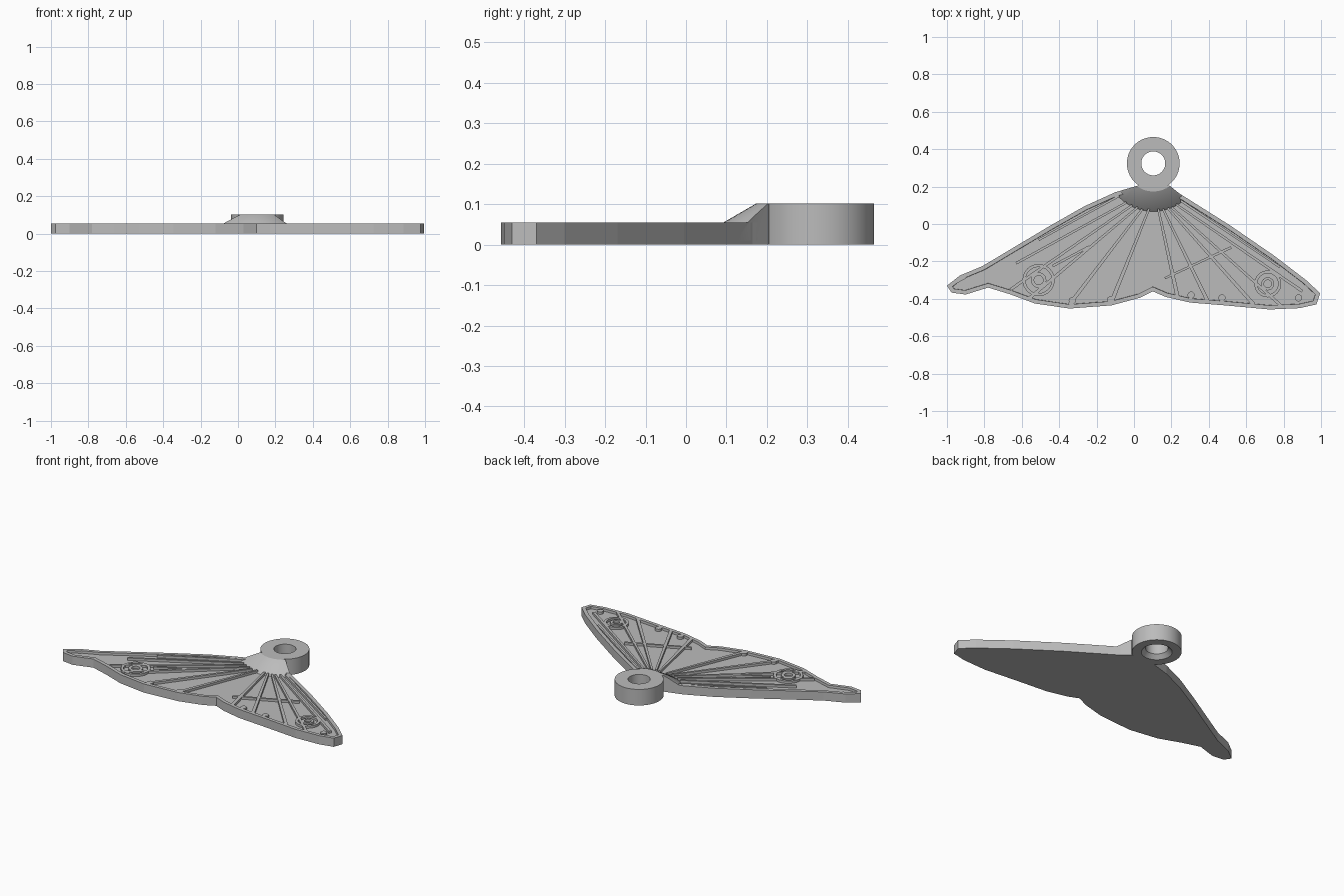
import bpy, bmesh, math
from mathutils import Vector

cube = bpy.data.objects.get("Cube")
if cube:
    bpy.data.objects.remove(cube, do_unlink=True)

GREY = bpy.data.materials.new("plain grey")
GREY.use_nodes = True
GREY.diffuse_color = (0.5, 0.5, 0.5, 1)
GREY.node_tree.nodes["Principled BSDF"].inputs["Base Color"].default_value = (0.5, 0.5, 0.5, 1)

BASE, TOP, RING_TOP = 0.04, 0.055, 0.102
HUB = Vector((0.103, 0.324))

OUTLINE = [(-1, -.33), (-.93, -.275), (-.81, -.225), (-.45, -.01), (-.265, .095), (-.1, .17),
           (.02, .205), (.19, .205), (.24, .165), (.51, -.005), (.75, -.17), (.92, -.3),
           (.995, -.37), (.975, -.43), (.885, -.45), (.725, -.457), (.485, -.435), (.3, -.42),
           (.17, -.39), (.1, -.36), (.03, -.395), (-.12, -.435), (-.345, -.452), (-.53, -.425),
           (-.665, -.375), (-.78, -.34), (-.9, -.377), (-.975, -.367)]


def finish(name, bm):
    bmesh.ops.recalc_face_normals(bm, faces=bm.faces)
    mesh = bpy.data.meshes.new(name)
    bm.to_mesh(mesh)
    bm.free()
    mesh.materials.append(GREY)
    obj = bpy.data.objects.new(name, mesh)
    bpy.context.collection.objects.link(obj)
    return obj


def prism(bm, points, z0, z1):
    """Extrude a flat outline and return its top face."""
    low = [bm.verts.new((x, y, z0)) for x, y in points]
    high = [bm.verts.new((x, y, z1)) for x, y in points]
    n = len(points)
    for i in range(n):
        j = (i + 1) % n
        bm.faces.new((low[i], low[j], high[j], high[i]))
    bm.faces.new(low[::-1])
    return bm.faces.new(high)


def lathe(bm, centre, profile, n=48):
    """Revolve a closed (radius, z) profile about a vertical axis."""
    loops = []
    for i in range(n):
        a = math.tau * i / n
        loops.append([bm.verts.new((centre[0] + r * math.cos(a), centre[1] + r * math.sin(a), z))
                      for r, z in profile])
    m = len(profile)
    for i in range(n):
        a, b = loops[i], loops[(i + 1) % n]
        for k in range(m):
            bm.faces.new((a[k], b[k], b[(k + 1) % m], a[(k + 1) % m]))


def circle(centre, radius, n=20):
    return [(centre[0] + radius * math.cos(math.tau * i / n),
             centre[1] + radius * math.sin(math.tau * i / n)) for i in range(n)]


# Wing plate with a raised rim around a sunken floor
bm = bmesh.new()
face = prism(bm, OUTLINE[::-1], 0, BASE)
face.normal_update()
bm.normal_update()
bmesh.ops.recalc_face_normals(bm, faces=bm.faces)
ext = bmesh.ops.extrude_face_region(bm, geom=[face])
bm.faces.remove(face) if face.is_valid else None
top = [f for f in ext["geom"] if isinstance(f, bmesh.types.BMFace)][0]
for v in top.verts:
    v.co.z = TOP
bm.normal_update()
bmesh.ops.inset_region(bm, faces=[top], thickness=0.022, use_even_offset=True)
bmesh.ops.inset_region(bm, faces=[top], thickness=0.001, use_even_offset=True)
for v in top.verts:
    v.co.z = BASE
finish("wing_plate", bm)

# Fan of veins: start, end, width at the far end
VEINS = [
    ((-.08, .15), (-.51, -.085), .012), ((-.04, .115), (-.63, -.21), .014),
    ((-.9, -.285), (-.95, -.312), .012), ((-.01, .1), (-.66, -.35), .016),
    ((.02, .09), (-.57, -.405), .018), ((.045, .08), (-.345, -.43), .02),
    ((.08, .08), (-.12, -.415), .022), ((-.24, -.12), (-.435, -.225), .014),
    ((.13, .08), (.235, -.4), .022), ((.155, .08), (.395, -.415), .02),
    ((.18, .085), (.64, -.43), .02), ((.2, .09), (.79, -.44), .016),
    ((.225, .105), (.9, -.36), .016), ((.25, .125), (.78, -.23), .012),
    ((.165, -.29), (.52, -.125), .014),
]
bm = bmesh.new()
for start, end, width in VEINS:
    a, b = Vector(start), Vector(end)
    side = (b - a).normalized().orthogonal()
    s, e = side * 0.006, side * width / 2
    prism(bm, [a - s, b - e, b + e, a + s], BASE - 0.01, TOP)
finish("wing_veins", bm)

# Eye spots: an outer ring around a smaller ring
bm = bmesh.new()
for centre, radius in (((-.51, -.3), .086), ((.715, -.32), .072)):
    for outer, inner in ((radius, radius - .016), (radius * .48, radius * .28)):
        lathe(bm, centre, [(outer, BASE - .01), (outer, TOP), (inner, TOP), (inner, BASE - .01)], 32)
finish("eye_spots", bm)

# Small dots along the trailing edge
bm = bmesh.new()
for dot in ((-.33, -.41), (-.125, -.405), (.305, -.38), (.47, -.395), (.88, -.395)):
    prism(bm, circle(dot, .019), BASE - .01, TOP)
finish("edge_dots", bm)

# Hanging ring with a countersink below
bm = bmesh.new()
R = 0.141
lathe(bm, HUB, [(R, 0), (R, RING_TOP), (.064, RING_TOP), (.064, .025), (.088, 0)], 64)
ring = finish("hanging_ring", bm)

# Sloped neck: a cone about the ring, trimmed to the plate outline
bm = bmesh.new()
lathe(bm, HUB, [(.125, .01), (.275, .01), (.257, BASE), (.15, RING_TOP), (.125, RING_TOP)], 64)
neck = finish("sloped_neck", bm)
bm = bmesh.new()
prism(bm, OUTLINE, -0.1, 0.3)
trim = finish("neck_trim", bm)
trim.hide_render = True
trim.hide_viewport = True
cut = neck.modifiers.new("trim", "BOOLEAN")
cut.operation = "INTERSECT"
cut.solver = "EXACT"
cut.object = trim

# Bake the trim, then drop the helper
dg = bpy.context.evaluated_depsgraph_get()
baked = bpy.data.meshes.new_from_object(neck.evaluated_get(dg))
neck.modifiers.clear()
neck.data = baked
bpy.data.objects.remove(trim, do_unlink=True)

# Smooth the round parts, keeping edges sharp
bpy.ops.object.select_all(action="DESELECT")
for obj in (ring, neck):
    obj.select_set(True)
bpy.context.view_layer.objects.active = ring
bpy.ops.object.shade_smooth_by_angle(angle=math.radians(30))
